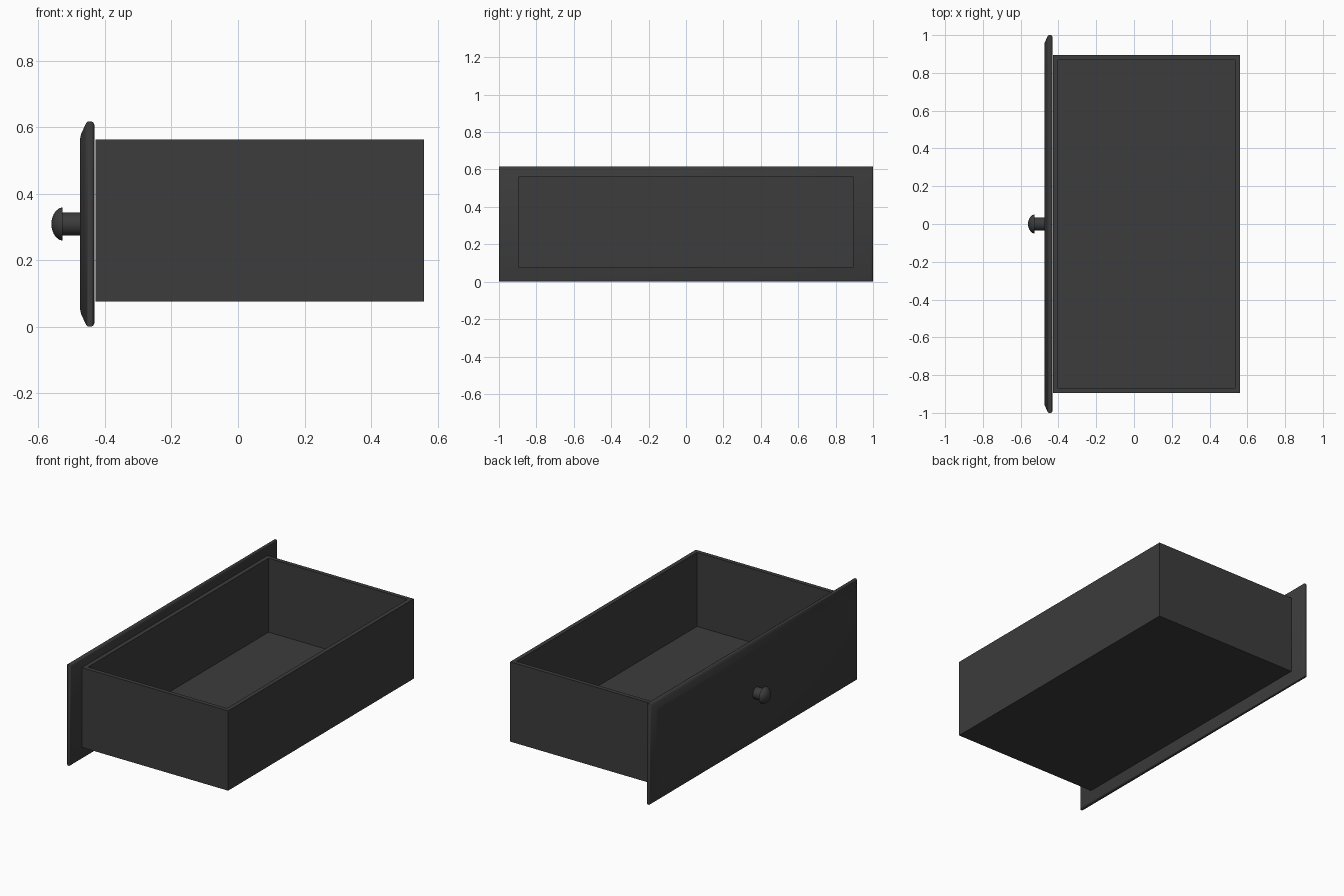
import bpy, bmesh, math
from mathutils import Matrix

cube = bpy.data.objects.get("Cube")
if cube:
    bpy.data.objects.remove(cube, do_unlink=True)

# Single dark finish
COLOUR = (0.045, 0.045, 0.045, 1)
dark = bpy.data.materials.new("charcoal")
dark.use_nodes = True
dark.diffuse_color = COLOUR
dark.node_tree.nodes["Principled BSDF"].inputs["Base Color"].default_value = COLOUR


def finish(name, bm, smooth_angle=None):
    bmesh.ops.recalc_face_normals(bm, faces=bm.faces)
    mesh = bpy.data.meshes.new(name)
    bm.to_mesh(mesh)
    bm.free()
    mesh.materials.append(dark)
    obj = bpy.data.objects.new(name, mesh)
    bpy.context.collection.objects.link(obj)
    if smooth_angle:
        bpy.ops.object.select_all(action='DESELECT')
        obj.select_set(True)
        bpy.context.view_layer.objects.active = obj
        bpy.ops.object.shade_smooth_by_angle(angle=math.radians(smooth_angle))
    return obj


def loft(bm, rings):
    """Skin closed rings of points and cap both ends."""
    loops = [[bm.verts.new(p) for p in ring] for ring in rings]
    for a, b in zip(loops, loops[1:]):
        n = len(a)
        for i in range(n):
            bm.faces.new((a[i], a[(i + 1) % n], b[(i + 1) % n], b[i]))
    bm.faces.new(loops[0])
    bm.faces.new(loops[-1])


# Open tray: a box whose top is inset for the rim and pushed down to the floor
X0, X1, Y, Z0, Z1, WALL = -0.428, 0.56, 0.895, 0.076, 0.563, 0.036
bm = bmesh.new()
bmesh.ops.create_cube(bm, size=1)
bmesh.ops.transform(bm, verts=bm.verts, matrix=Matrix.Translation(
    ((X0 + X1) / 2, 0, (Z0 + Z1) / 2)) @ Matrix.Diagonal((X1 - X0, 2 * Y, Z1 - Z0, 1)))
top = max(bm.faces, key=lambda f: f.calc_center_median().z)
bmesh.ops.inset_region(bm, faces=[top], thickness=WALL)
hole = bmesh.ops.extrude_face_region(bm, geom=[top])["geom"]
bmesh.ops.translate(bm, vec=(0, 0, Z0 + WALL - Z1),
                    verts=[v for v in hole if isinstance(v, bmesh.types.BMVert)])
if top.is_valid:
    bmesh.ops.delete(bm, geom=[top], context='FACES_ONLY')
finish("drawer_box", bm)

# Front panel: rectangles lofted through a rounded edge profile (x, inset)
H = 0.617
profile = [(-0.432, 0.010), (-0.435, 0.003), (-0.440, 0), (-0.451, 0), (-0.456, 0.004),
           (-0.461, 0.014), (-0.472, 0.038), (-0.475, 0.052)]
bm = bmesh.new()
loft(bm, [[(x, -1 + d, d), (x, 1 - d, d), (x, 1 - d, H - d), (x, -1 + d, H - d)]
          for x, d in profile])
finish("front_panel", bm, 40)

# Knob: stem and domed head turned about the x axis (x, radius)
SIDES = 32
turned = [(-0.470, 0.035), (-0.530, 0.035), (-0.528, 0.050), (-0.538, 0.047),
          (-0.548, 0.039), (-0.555, 0.028), (-0.560, 0.014), (-0.561, 0.004)]
bm = bmesh.new()
loft(bm, [[(x, r * math.cos(t), H / 2 + r * math.sin(t))
           for t in (math.tau * i / SIDES for i in range(SIDES))] for x, r in turned])
finish("knob", bm, 40)
